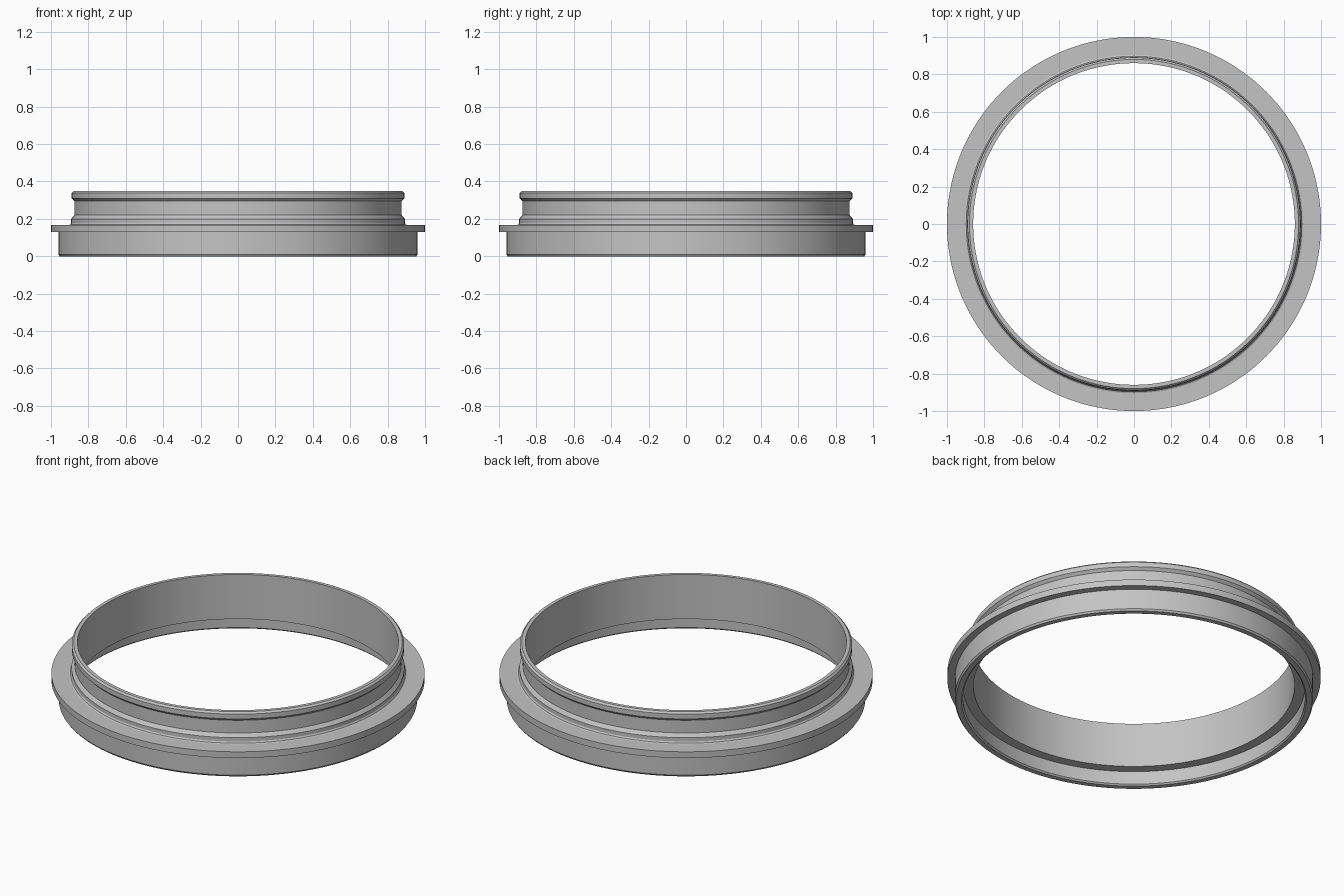
import bpy, bmesh, math

cube = bpy.data.objects.get("Cube")
if cube:
    bpy.data.objects.remove(cube, do_unlink=True)

# Single plain grey
grey = bpy.data.materials.new("plain grey")
grey.use_nodes = True
colour = (0.55, 0.55, 0.55, 1)
grey.diffuse_color = colour
bsdf = next(n for n in grey.node_tree.nodes if n.type == "BSDF_PRINCIPLED")
bsdf.inputs["Base Color"].default_value = colour


def lathe(name, profile, segments=144):
    """Turn a closed (radius, height) profile around the z axis."""
    bm = bmesh.new()
    rings = []
    for i in range(segments):
        a = math.tau * i / segments
        rings.append([bm.verts.new((r * math.cos(a), r * math.sin(a), z)) for r, z in profile])
    count = len(profile)
    for i, ring in enumerate(rings):
        after = rings[(i + 1) % segments]
        for j in range(count):
            k = (j + 1) % count
            bm.faces.new((ring[j], after[j], after[k], ring[k]))
    bmesh.ops.recalc_face_normals(bm, faces=bm.faces)
    mesh = bpy.data.meshes.new(name)
    bm.to_mesh(mesh)
    bm.free()
    obj = bpy.data.objects.new(name, mesh)
    bpy.context.collection.objects.link(obj)
    mesh.materials.append(grey)
    bpy.ops.object.select_all(action="DESELECT")
    obj.select_set(True)
    bpy.context.view_layer.objects.active = obj
    bpy.ops.object.shade_smooth_by_angle(angle=math.radians(20))
    return obj


# Outer skirt with chamfered foot, then the wide flange
skirt = [(0.953, 0), (0.96, 0.01), (0.96, 0.13)]
flange = [(1.0, 0.13), (1.0, 0.167)]
# Neck: fillet, lower bead, groove, upper bead
neck = [(0.905, 0.167), (0.897, 0.17), (0.892, 0.178), (0.892, 0.2), (0.875, 0.22),
        (0.875, 0.295), (0.89, 0.31), (0.89, 0.338), (0.88, 0.348)]
# Bore, with a wider recess below
bore = [(0.86, 0.348), (0.86, 0.085), (0.916, 0.085), (0.916, 0.008), (0.924, 0)]

lathe("flanged_ring", skirt + flange + neck + bore)
